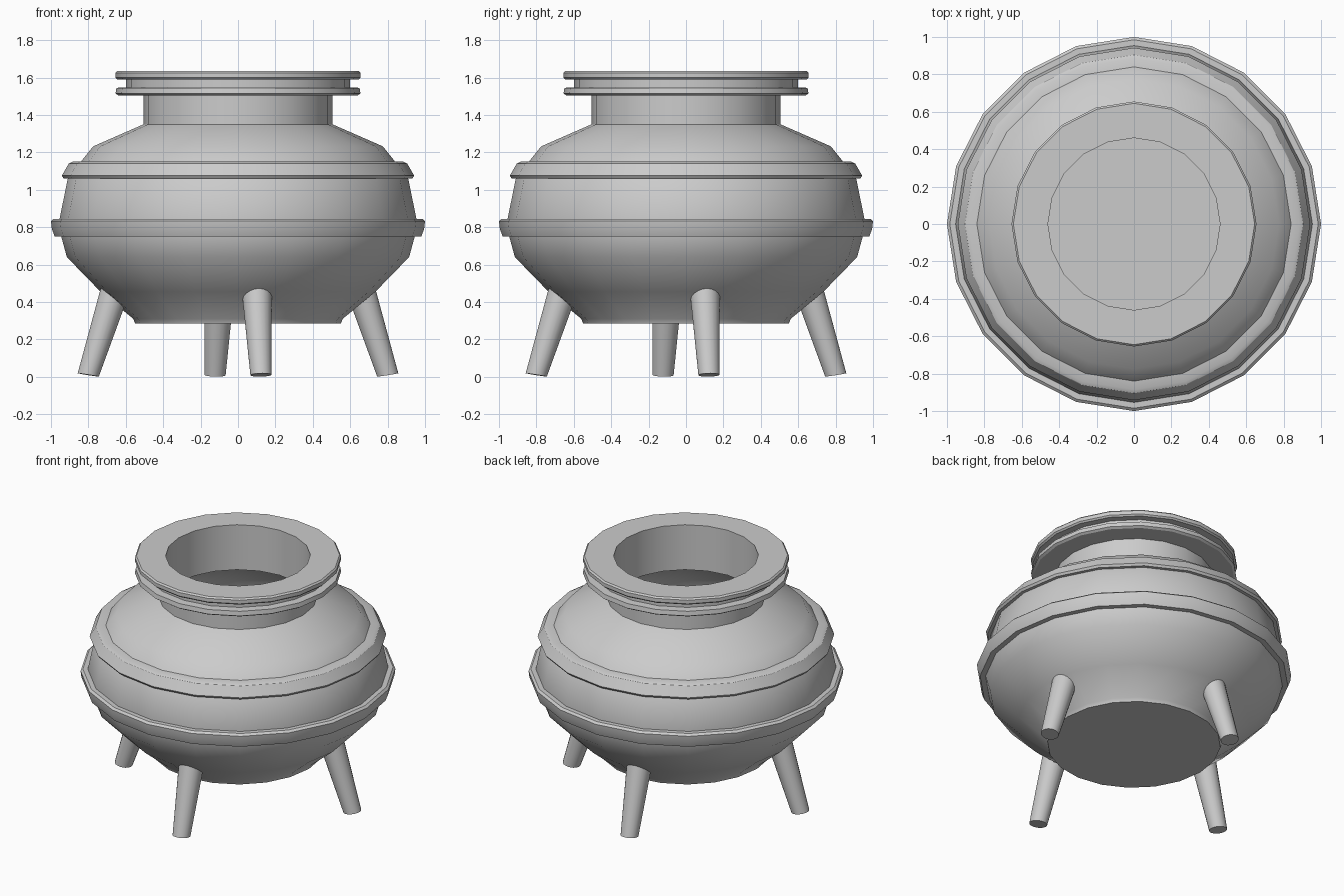
import bpy, bmesh, math

if "Cube" in bpy.data.objects:
    bpy.data.objects.remove(bpy.data.objects["Cube"])

SIDES = 20


def finish(bm, name):
    bmesh.ops.recalc_face_normals(bm, faces=bm.faces)
    mesh = bpy.data.meshes.new(name)
    bm.to_mesh(mesh)
    bm.free()
    ob = bpy.data.objects.new(name, mesh)
    bpy.context.collection.objects.link(ob)
    bpy.ops.object.select_all(action='DESELECT')
    ob.select_set(True)
    bpy.context.view_layer.objects.active = ob
    bpy.ops.object.shade_smooth_by_angle(angle=math.radians(33))
    return ob


def lathe(name, profile, capped=False):
    """Spin an (r, z) profile; closed loop, or open with flat discs at both ends."""
    bm = bmesh.new()
    rings = []
    for r, z in profile:
        rings.append([bm.verts.new((r * math.cos(a), r * math.sin(a), z))
                      for a in (2 * math.pi * i / SIDES for i in range(SIDES))])
    pairs = list(zip(rings, rings[1:]))
    if capped:
        bm.faces.new(rings[0])
        bm.faces.new(rings[-1])
    else:
        pairs.append((rings[-1], rings[0]))
    for a, b in pairs:
        for i in range(SIDES):
            j = (i + 1) % SIDES
            bm.faces.new((a[i], a[j], b[j], b[i]))
    return finish(bm, name)


# Hollow pot: outside from the base up to the neck, then down the inside to the floor
lathe("pot_body", [
    (0.55, 0.285), (0.56, 0.31), (0.735, 0.455), (0.915, 0.64), (0.945, 0.75),
    (0.955, 0.84), (0.91, 1.06), (0.84, 1.15), (0.775, 1.232), (0.505, 1.35),
    (0.505, 1.505), (0.46, 1.505), (0.46, 1.32), (0.75, 1.19), (0.87, 1.05),
    (0.915, 0.84), (0.875, 0.66), (0.71, 0.49), (0.54, 0.33)], capped=True)

# Grooved rim: two flanges with a recessed band between
lathe("pot_rim", [
    (0.46, 1.505), (0.64, 1.505), (0.655, 1.515), (0.65, 1.545), (0.598, 1.548),
    (0.598, 1.59), (0.645, 1.59), (0.655, 1.60), (0.655, 1.625), (0.645, 1.635),
    (0.46, 1.635)])

# Bands around the belly
lathe("upper_band", [
    (0.80, 1.15), (0.885, 1.15), (0.905, 1.14), (0.942, 1.075), (0.932, 1.06),
    (0.88, 1.06)])
lathe("lower_band", [
    (0.93, 0.845), (0.985, 0.845), (1.0, 0.832), (0.995, 0.79), (0.98, 0.75),
    (0.92, 0.75)])

# Four splayed tapering legs
for k, name in enumerate(("right_leg", "back_leg", "left_leg", "front_leg")):
    turn = math.radians(8.7 + 90 * k)
    bm = bmesh.new()
    bmesh.ops.create_cone(bm, cap_ends=True, segments=20,
                          radius1=0.057, radius2=0.083, depth=0.48)
    for v in bm.verts:
        top = v.co.z > 0
        r = v.co.x + (0.655 if top else 0.81)
        y = v.co.y
        z = 0.49 if top else 0.01 + 0.16 * v.co.x
        v.co = (r * math.cos(turn) - y * math.sin(turn),
                r * math.sin(turn) + y * math.cos(turn), z)
    finish(bm, name)
